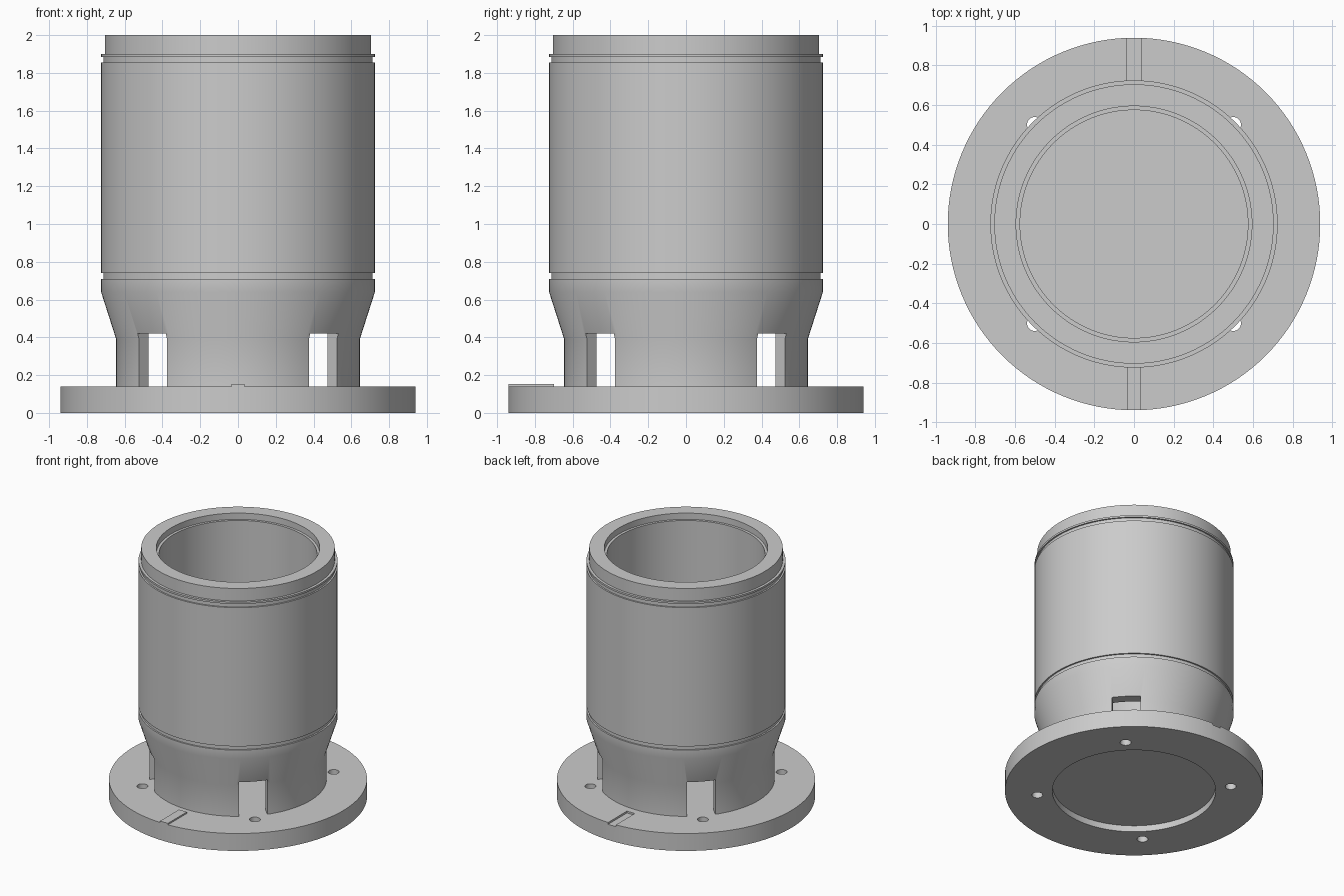
import bpy
import bmesh
from math import pi, radians, cos, sin
from mathutils import Matrix

cube = bpy.data.objects.get("Cube")
if cube:
    bpy.data.objects.remove(cube, do_unlink=True)

SEGMENTS = 128
FLANGE_TOP = 0.14

grey = bpy.data.materials.new("plain grey")
grey.use_nodes = True
grey.diffuse_color = (0.6, 0.6, 0.6, 1)
grey.node_tree.nodes["Principled BSDF"].inputs["Base Color"].default_value = (0.6, 0.6, 0.6, 1)


def finish(bm, name):
    bmesh.ops.recalc_face_normals(bm, faces=bm.faces)
    mesh = bpy.data.meshes.new(name)
    bm.to_mesh(mesh)
    bm.free()
    mesh.materials.append(grey)
    obj = bpy.data.objects.new(name, mesh)
    bpy.context.collection.objects.link(obj)
    return obj


def lathe(name, profile, closed):
    """Revolve (radius, height) points about z."""
    bm = bmesh.new()
    verts = [bm.verts.new((r, 0, z)) for r, z in profile]
    pairs = list(zip(verts, verts[1:]))
    if closed:
        pairs.append((verts[-1], verts[0]))
    edges = [bm.edges.new(p) for p in pairs]
    bmesh.ops.spin(bm, geom=verts + edges, axis=(0, 0, 1), cent=(0, 0, 0),
                   angle=2 * pi, steps=SEGMENTS, use_merge=True)
    bmesh.ops.remove_doubles(bm, verts=bm.verts, dist=0.0001)
    return finish(bm, name)


def add_box(bm, size, centre, turn=0.0):
    matrix = (Matrix.Rotation(turn, 4, 'Z') @ Matrix.Translation(centre)
              @ Matrix.Diagonal((*size, 1)))
    bmesh.ops.create_cube(bm, size=1, matrix=matrix)


def cut(obj, cutter):
    cutter.hide_render = True
    mod = obj.modifiers.new("cut", 'BOOLEAN')
    mod.operation = 'DIFFERENCE'
    mod.solver = 'EXACT'
    mod.object = cutter
    bpy.context.view_layer.objects.active = obj
    bpy.ops.object.modifier_apply(modifier=mod.name)
    bpy.data.objects.remove(cutter, do_unlink=True)


def smooth(obj):
    bpy.ops.object.select_all(action='DESELECT')
    obj.select_set(True)
    bpy.context.view_layer.objects.active = obj
    bpy.ops.object.shade_smooth_by_angle(angle=radians(30))


diagonals = [radians(45 + 90 * i) for i in range(4)]

# Base flange with a shallow round recess underneath
flange = lathe("base_flange", [
    (0, 0.05), (0.595, 0.05), (0.595, 0), (0.94, 0),
    (0.94, FLANGE_TOP), (0, FLANGE_TOP)], closed=False)

# Four bolt holes and the rear alignment slot
bm = bmesh.new()
for a in diagonals:
    bmesh.ops.create_cone(bm, cap_ends=True, segments=32, radius1=0.04, radius2=0.04,
                          depth=0.5, matrix=Matrix.Translation((0.707 * cos(a), 0.707 * sin(a), 0.1)))
add_box(bm, (0.07, 0.4, 0.1), (0, 0.9, FLANGE_TOP + 0.035))
cut(flange, finish(bm, "flange_cutter"))
smooth(flange)

# Hollow sleeve: neck, flare, two snap-ring grooves, stepped lip
sleeve = lathe("sleeve_body", [
    (0.575, 0.11), (0.645, 0.11), (0.645, 0.39), (0.725, 0.64),
    (0.725, 0.71), (0.713, 0.71), (0.713, 0.74), (0.725, 0.74),
    (0.725, 1.855), (0.713, 1.855), (0.713, 1.885), (0.725, 1.885),
    (0.725, 1.9), (0.705, 1.9), (0.705, 2), (0.595, 2),
    (0.595, 1.95), (0.575, 1.95)], closed=True)

# Four windows through the neck
bm = bmesh.new()
for a in diagonals:
    add_box(bm, (0.4, 0.21, 0.37), (0.65, 0, 0.235), a)
cut(sleeve, finish(bm, "window_cutter"))
smooth(sleeve)

# Raised alignment key at the front
bm = bmesh.new()
add_box(bm, (0.07, 0.24, 0.03), (0, -0.82, FLANGE_TOP - 0.003))
finish(bm, "front_key")
